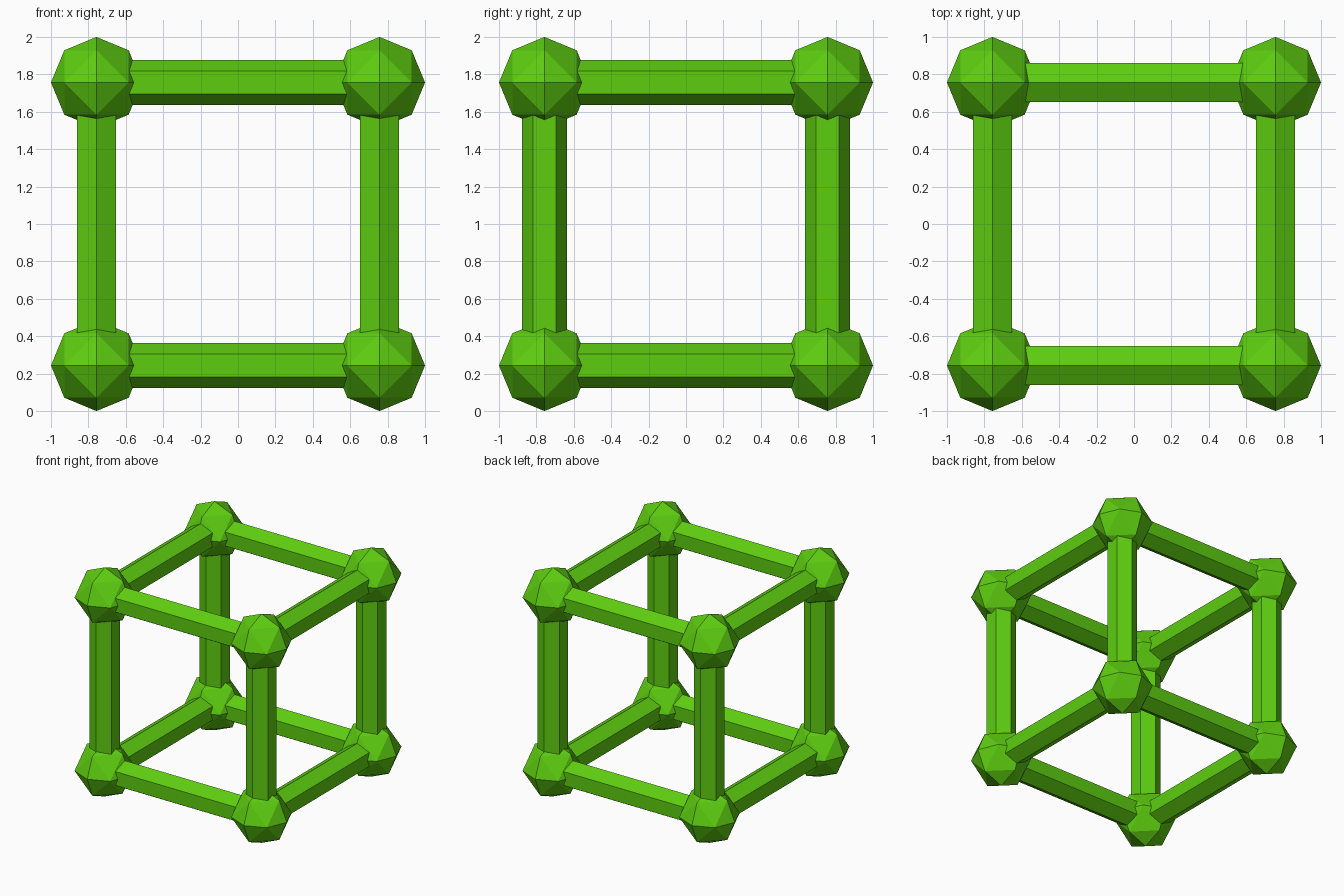
import bpy, bmesh, math
from mathutils import Matrix, Vector

if "Cube" in bpy.data.objects:
    bpy.data.objects.remove(bpy.data.objects["Cube"])

C = 0.7567      # half distance between joint centres
R = 0.2433      # joint radius
ROD = 0.121     # rod radius (hexagon)
LIFT = Vector((0, 0, 1))

green = bpy.data.materials.new("bright green")
green.diffuse_color = (0.11, 0.61, 0.005, 1)
green.use_nodes = True
green.node_tree.nodes["Principled BSDF"].inputs["Base Color"].default_value = green.diffuse_color


def finish(name, bm):
    bmesh.ops.recalc_face_normals(bm, faces=bm.faces[:])
    me = bpy.data.meshes.new(name)
    bm.to_mesh(me)
    bm.free()
    me.materials.append(green)
    ob = bpy.data.objects.new(name, me)
    bpy.context.collection.objects.link(ob)
    return ob


def joint(name, loc):
    # octahedron split once and pushed out to a sphere
    bm = bmesh.new()
    axes = [Vector(a) for a in ((1, 0, 0), (-1, 0, 0), (0, 1, 0),
                                (0, -1, 0), (0, 0, 1), (0, 0, -1))]
    for a in axes:
        bm.verts.new(a)
    bmesh.ops.convex_hull(bm, input=bm.verts[:])
    bmesh.ops.subdivide_edges(bm, edges=bm.edges[:], cuts=1, use_grid_fill=True)
    bmesh.ops.triangulate(bm, faces=bm.faces[:])
    for v in bm.verts:
        v.co = v.co.normalized() * R
    finish(name, bm).location = loc


def rod(name, loc, axis):
    # six-sided rod; ridge faces z on level rods and y on upright rods
    bm = bmesh.new()
    bmesh.ops.create_cone(bm, cap_ends=True, segments=6, radius1=ROD,
                          radius2=ROD, depth=2 * C)
    first = max(bm.verts, key=lambda v: v.co.y)
    if abs(first.co.y - ROD) > 1e-4:
        bm.transform(Matrix.Rotation(math.radians(30), 4, 'Z'))
    if axis != 'z':
        bm.transform(Matrix.Rotation(math.pi / 2, 4, 'X'))
    if axis == 'x':
        bm.transform(Matrix.Rotation(math.pi / 2, 4, 'Z'))
    finish(name, bm).location = loc


# eight corner joints
for x in (-C, C):
    for y in (-C, C):
        for z in (-C, C):
            joint("corner_joint", Vector((x, y, z)) + LIFT)

# twelve edge rods
for a in (-C, C):
    for b in (-C, C):
        rod("rod_x", Vector((0, a, b)) + LIFT, 'x')
        rod("rod_y", Vector((a, 0, b)) + LIFT, 'y')
        rod("upright_rod", Vector((a, b, 0)) + LIFT, 'z')
